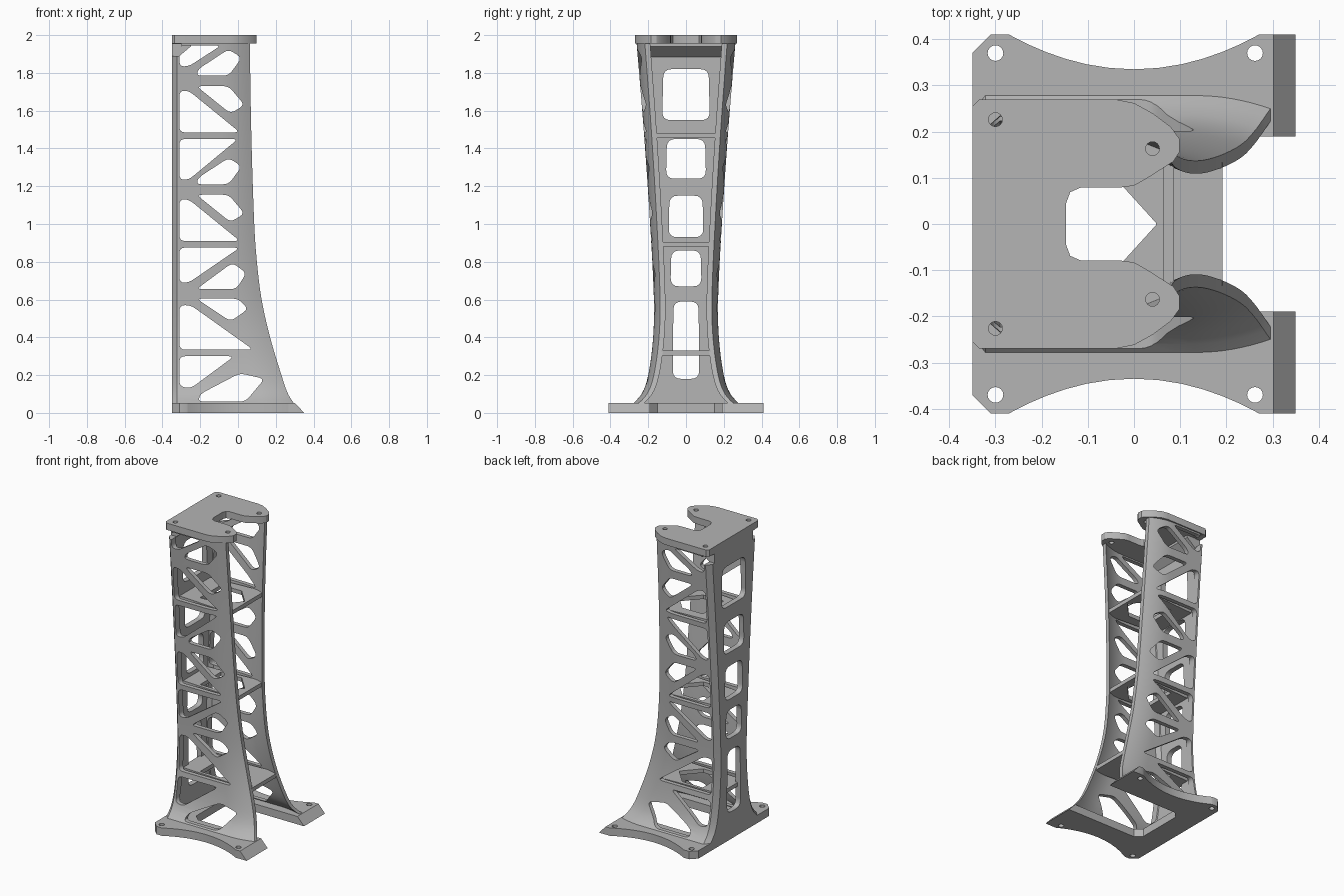
import bpy, bmesh, math
from mathutils import Vector

cube = bpy.data.objects.get("Cube")
if cube:
    bpy.data.objects.remove(cube)

grey = bpy.data.materials.new("plain grey")
grey.use_nodes = True
grey.diffuse_color = (0.46, 0.46, 0.46, 1)
grey.node_tree.nodes["Principled BSDF"].inputs["Base Color"].default_value = (0.46, 0.46, 0.46, 1)


def add_object(name, bm):
    bmesh.ops.recalc_face_normals(bm, faces=bm.faces)
    mesh = bpy.data.meshes.new(name)
    bm.to_mesh(mesh)
    bm.free()
    mesh.materials.append(grey)
    obj = bpy.data.objects.new(name, mesh)
    bpy.context.collection.objects.link(obj)
    return obj


def rounded(points, r, steps=4):
    """Round every corner of a 2D outline."""
    out = []
    pts = [Vector(p) for p in points]
    for i, p in enumerate(pts):
        a, b = pts[i - 1] - p, pts[(i + 1) % len(pts)] - p
        a = p + a.normalized() * min(r, a.length * 0.45)
        b = p + b.normalized() * min(r, b.length * 0.45)
        for k in range(steps + 1):
            t = k / steps
            out.append(a * (1 - t) ** 2 + p * 2 * t * (1 - t) + b * t * t)
    return out


def prism(bm, outline, lo, hi, axis):
    """Extrude a 2D outline along the given axis."""
    def place(p, h):
        return {"x": (h, p[0], p[1]), "y": (p[0], h, p[1]), "z": (p[0], p[1], h)}[axis]
    low = [bm.verts.new(place(p, lo)) for p in outline]
    high = [bm.verts.new(place(p, hi)) for p in outline]
    bm.faces.new(low)
    bm.faces.new(high)
    n = len(low)
    for i in range(n):
        bm.faces.new((low[i], low[(i + 1) % n], high[(i + 1) % n], high[i]))


def plate(name, outline, lo, hi, axis="z"):
    bm = bmesh.new()
    prism(bm, outline, lo, hi, axis)
    return add_object(name, bm)


def cut(obj, outlines, lo, hi, axis):
    """Subtract a set of separate prisms."""
    bm = bmesh.new()
    for outline in outlines:
        prism(bm, outline, lo, hi, axis)
    cutter = add_object("cutter", bm)
    cutter.hide_render = True
    mod = obj.modifiers.new("cut", "BOOLEAN")
    mod.object, mod.operation, mod.solver = cutter, "DIFFERENCE", "EXACT"
    graph = bpy.context.evaluated_depsgraph_get()
    mesh = bpy.data.meshes.new_from_object(obj.evaluated_get(graph))
    obj.modifiers.clear()
    obj.data = mesh
    bpy.data.objects.remove(cutter)


def mirror(half):
    """Close a half outline, given from back to front, across y = 0."""
    return half + [(x, -y) for x, y in reversed(half)]


def circle(x, y, r=0.017):
    return [(x + r * math.cos(a * math.pi / 8), y + r * math.sin(a * math.pi / 8)) for a in range(16)]


def spline(table, z):
    """Smooth interpolation through (height, value) pairs."""
    for i in range(len(table) - 1):
        (z0, v0), (z1, v1) = table[i], table[i + 1]
        if z <= z1 or i == len(table) - 2:
            zp, vp = table[max(i - 1, 0)]
            zn, vn = table[min(i + 2, len(table) - 1)]
            h, t = z1 - z0, (z - z0) / (z1 - z0)
            m0, m1 = (v1 - vp) / (z1 - zp) * h, (vn - v0) / (zn - z0) * h
            return (v0 * (2 * t**3 - 3 * t**2 + 1) + m0 * (t**3 - 2 * t**2 + t)
                    + v1 * (3 * t**2 - 2 * t**3) + m1 * (t**3 - t**2))


WIDTH = [(0.03, 0.30), (0.1, 0.235), (0.2, 0.2), (0.4, 0.174), (0.6, 0.17), (1, 0.19), (1.5, 0.224), (2, 0.265)]
FRONT = [(0.03, 0.31), (0.1, 0.265), (0.2, 0.23), (0.4, 0.17), (0.6, 0.125), (0.8, 0.1), (1, 0.086), (1.5, 0.07), (2, 0.062)]

# Tower shell: C-shaped section lofted upwards
def section(z):
    w, f = spline(WIDTH, z), spline(FRONT, z)
    bend, start = 0.028 + 0.008 * z, f - 0.16
    side = [(start + 0.16 * k / 8, w - bend * (k / 8) ** 2) for k in range(9)]
    outer = [(-0.35, w - 0.035), (-0.322, w)] + side
    inner = [(x, y - 0.028) for x, y in reversed(side)] + [(-0.29, w - 0.028), (-0.315, w - 0.05)]
    return outer + inner + [(x, -y) for x, y in reversed(outer + inner)]


bm = bmesh.new()
heights = [0.03 + 1.935 * (k / 40) ** 1.3 for k in range(41)]
rings = [[bm.verts.new((x, y, z)) for x, y in section(z)] for z in heights]
count = len(rings[0])
for low, high in zip(rings, rings[1:]):
    for i in range(count):
        j = (i + 1) % count
        bm.faces.new((low[i], low[j], high[j], high[i]))
bm.faces.new(rings[0])
bm.faces.new(rings[-1])
shell = add_object("tower_shell", bm)

# Truss windows through both side walls
side_windows = [
    [(-0.21, 0.06), (-0.2, 0.1), (0.01, 0.21), (0.14, 0.18), (0.04, 0.06)],
    [(-0.31, 0.3), (-0.02, 0.3), (-0.25, 0.13), (-0.31, 0.14)],
    [(-0.31, 0.335), (0.08, 0.335), (-0.25, 0.57), (-0.31, 0.57)],
    [(-0.22, 0.605), (0.0, 0.605), (0.055, 0.55), (-0.04, 0.485)],
    [(-0.22, 0.655), (-0.01, 0.655), (0.045, 0.74), (-0.03, 0.795)],
    [(-0.31, 0.875), (0.01, 0.875), (-0.26, 0.69), (-0.31, 0.69)],
]
for base, top in ((0.91, 1.45), (1.485, 2.02)):
    side_windows += [
        [(-0.31, base), (0.01, base), (-0.26, base + 0.22), (-0.31, base + 0.22)],
        [(-0.22, base + 0.245), (-0.05, base + 0.245), (0.035, base + 0.145), (-0.04, base + 0.1)],
        [(-0.22, base + 0.3), (-0.05, base + 0.3), (0.02, base + 0.395), (-0.05, base + 0.44), (-0.21, base + 0.335)],
    ]
side_windows += [
    [(-0.31, 1.45), (0.0, 1.45), (-0.26, 1.235), (-0.31, 1.235)],
    [(-0.31, 1.945), (-0.09, 1.945), (-0.26, 1.835), (-0.31, 1.835)],
]
cut(shell, [rounded(o, 0.03) for o in side_windows], -0.6, 0.6, "y")

# Rounded windows in the back wall
back = [(0.18, 0.59, 0.07), (0.67, 0.86, 0.082), (0.93, 1.15, 0.092), (1.24, 1.45, 0.106), (1.55, 1.82, 0.126)]
cut(shell, [rounded([(-h, lo), (h, lo), (h * 0.95, hi), (-h * 0.95, hi)], 0.045) for lo, hi, h in back],
    -0.5, -0.303, "x")
# Notched rear corners under the top plate
cut(shell, [[(s * 0.2, 1.89), (s * 0.4, 1.89), (s * 0.4, 1.953), (s * 0.2, 1.953)] for s in (-1, 1)],
    -0.5, -0.3, "x")

# Horizontal braces joining the walls, each with a pointed opening
opening = mirror([(-0.2, 0.11), (-0.05, 0.11), (0.048, 0.002)])
braces = []
for name, z in (("lower_brace", 0.305), ("middle_brace", 0.88), ("upper_brace", 1.455)):
    w, f = spline(WIDTH, z) - 0.04, spline(FRONT, z) - 0.006
    brace = plate(name, mirror([(-0.33, w - 0.02), (f - 0.08, w), (f, w - 0.01)]), z, z + 0.026)
    cut(brace, [opening], z - 0.1, z + 0.1, "z")
    braces.append(brace)

# Foot plate: concave sides, open towards the front, sloped toe ends
arc = [(0.27 * math.sin(a), 0.335 + 0.075 * math.sin(a) ** 2) for a in [(k / 8 - 1) * math.pi / 2 for k in range(17)]]
half = [(-0.35, 0.37), (-0.31, 0.41)] + arc + [(0.35, 0.41), (0.35, 0.19), (-0.16, 0.19), (-0.2, 0.15)]
left = half[:-4] + half[-4:]
foot = plate("foot_plate", left + [(x, -y) for x, y in reversed(left)], 0, 0.052)
for v in foot.data.vertices:
    if v.co.x > 0.34 and v.co.z > 0.04:
        v.co.x = 0.302
cut(foot, [circle(x, s * 0.37) for x in (-0.3, 0.262) for s in (-1, 1)], -0.1, 0.2, "z")

# Top plate with a front slot and four bolt holes
curve = [(-0.04, 0.27), (0.0, 0.262), (0.04, 0.24), (0.08, 0.21), (0.098, 0.185), (0.098, 0.155), (0.085, 0.135)]
half = [(-0.35, 0.255), (-0.335, 0.27)] + curve + [(0.03, 0.1), (0.0, 0.083), (-0.03, 0.079),
                                                (-0.115, 0.079), (-0.138, 0.069), (-0.147, 0.045)]
top = plate("top_plate", mirror(half), 1.955, 2.0)
cut(top, [circle(x, s * y, 0.015) for x, y in ((-0.3, 0.226), (0.04, 0.163)) for s in (-1, 1)], 1.8, 2.1, "z")

# Sloped gusset under the rear of the top plate
gusset = plate("rear_gusset", [(-0.33, 1.885), (-0.315, 1.885), (-0.25, 1.94), (-0.25, 1.957), (-0.33, 1.957)],
               -0.2, 0.2, "y")

# Smooth curved walls, sharp edges kept
for obj in [shell, foot, top, gusset] + braces:
    bpy.ops.object.select_all(action="DESELECT")
    obj.select_set(True)
    bpy.context.view_layer.objects.active = obj
    bpy.ops.object.shade_smooth_by_angle(angle=math.radians(30))
